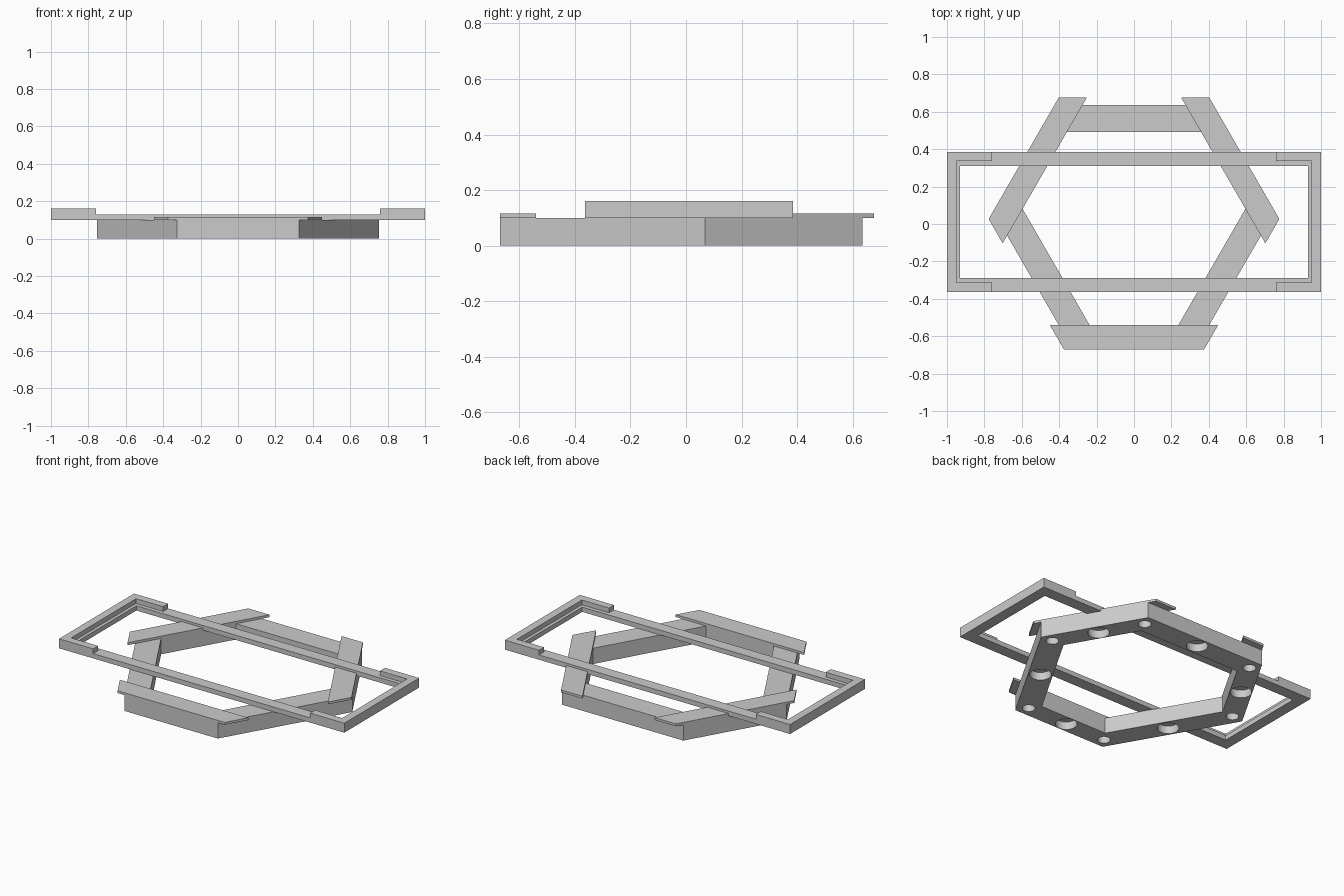
import bpy, bmesh, math
from mathutils import Matrix, Vector

if "Cube" in bpy.data.objects:
    bpy.data.objects.remove(bpy.data.objects["Cube"])

grey = bpy.data.materials.new("plain_grey")
grey.diffuse_color = (0.6, 0.6, 0.6, 1)
grey.use_nodes = True
grey.node_tree.nodes["Principled BSDF"].inputs["Base Color"].default_value = grey.diffuse_color
CY = 0.011          # shared centre of ring and frame along y
BAR_H = 0.10        # ring height


def finish(name, bm):
    bmesh.ops.recalc_face_normals(bm, faces=bm.faces)
    me = bpy.data.meshes.new(name)
    bm.to_mesh(me)
    bm.free()
    me.materials.append(grey)
    ob = bpy.data.objects.new(name, me)
    bpy.context.collection.objects.link(ob)
    return ob


def prism(name, pts, z0, z1):
    """Extrude a flat outline."""
    bm = bmesh.new()
    face = bm.faces.new([bm.verts.new((x, y, z0)) for x, y in pts])
    top = bmesh.ops.extrude_face_region(bm, geom=[face])["geom"]
    bmesh.ops.translate(bm, vec=(0, 0, z1 - z0),
                        verts=[v for v in top if isinstance(v, bmesh.types.BMVert)])
    return finish(name, bm)


def loop_prism(name, outer, inner, z0, z1):
    """Closed ring between two matching outlines."""
    bm = bmesh.new()
    rows = [[bm.verts.new((x, y, z)) for x, y in pts]
            for pts, z in ((outer, z0), (outer, z1), (inner, z1), (inner, z0))]
    n = len(outer)
    for a in range(4):
        p, q = rows[a], rows[(a + 1) % 4]
        for i in range(n):
            j = (i + 1) % n
            bm.faces.new((p[i], p[j], q[j], q[i]))
    return finish(name, bm)


def turn(x, y, deg):
    a = math.radians(deg)
    return (x * math.cos(a) - y * math.sin(a),
            x * math.sin(a) + y * math.cos(a) + CY)


def hexagon(short_r, long_r):
    """Six corners with alternating side distances."""
    h = (long_r - short_r / 2) / math.sin(math.radians(60))
    return [turn(s * h, -short_r, k) for k in (0, 120, 240) for s in (-1, 1)]


def rect(x, y):
    return [(-x, CY - y), (x, CY - y), (x, CY + y), (-x, CY + y)]


# Six-sided base ring
outer, inner = hexagon(0.681, 0.624), hexagon(0.551, 0.481)
ring = loop_prism("base_ring", outer, inner, 0, BAR_H)

# Round sockets underneath: large at bar middles, small at corners
mid = [(Vector(a) + Vector(b)) / 2 for a, b in zip(outer, inner)]
bm = bmesh.new()
for i in range(6):
    centre = (mid[i] + mid[(i + 1) % 6]) / 2
    for p, r, depth in ((centre, 0.062, 0.05), (mid[i], 0.037, 0.05)):
        bmesh.ops.create_cone(bm, cap_ends=True, segments=32, radius1=r, radius2=r,
                              depth=2 * depth, matrix=Matrix.Translation((p.x, p.y, 0)))
cutter = finish("socket_cutter", bm)
cutter.hide_render = True
cutter.hide_set(True)
cut = ring.modifiers.new("sockets", 'BOOLEAN')
cut.operation = 'DIFFERENCE'
cut.solver = 'EXACT'
cut.object = cutter

# Thin overlapping cap strips on the three short bars
for n, k in enumerate((0, 120, 240)):
    pts = [turn(x, y, k) for x, y in
           ((-0.375, -0.681), (0.375, -0.681), (0.45, -0.551), (-0.45, -0.551))]
    prism(f"cap_strip_{n + 1}", pts, BAR_H, 0.115)

# Long rectangular frame lying across the ring
loop_prism("frame", rect(1.0, 0.375), rect(0.93, 0.30), BAR_H, 0.13)

# Raised rims hugging both frame ends
for side, s in (("left", -1), ("right", 1)):
    half = [(0.76, 0.375), (1.0, 0.375), (1.0, -0.375), (0.76, -0.375),
            (0.76, -0.325), (0.95, -0.325), (0.95, 0.325), (0.76, 0.325)]
    prism(f"end_rim_{side}", [(s * x, y + CY) for x, y in half], 0.13, 0.16)
